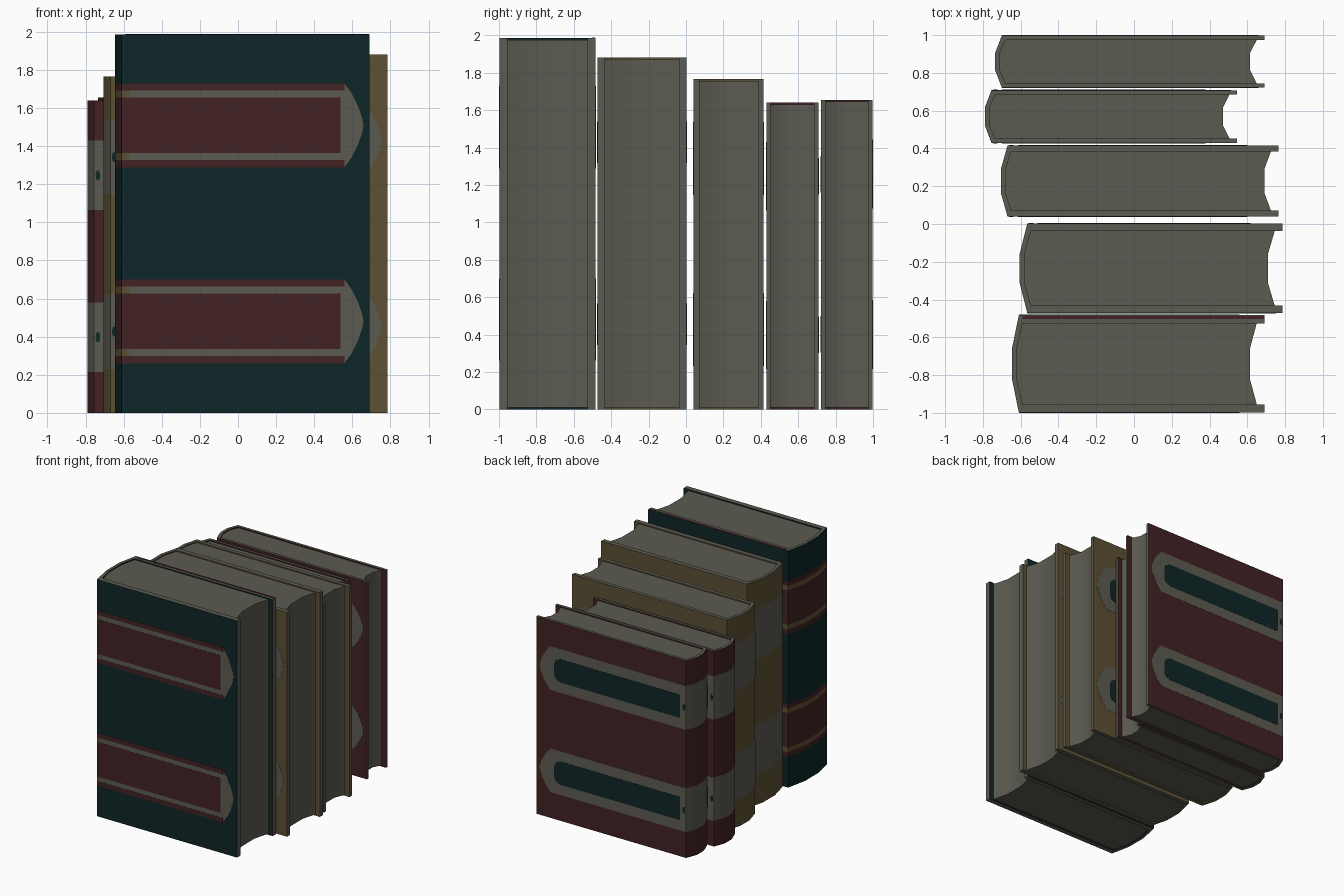
import bpy, bmesh, math

if "Cube" in bpy.data.objects:
    bpy.data.objects.remove(bpy.data.objects["Cube"])

# Flat colours shared by every part
PALETTE = [("page grey", (.107, .105, .083)), ("teal", (.0046, .0190, .0200)),
           ("red", (.055, .0160, .0175)), ("yellow", (.110, .082, .034))]
MATS = []
for label, rgb in PALETTE:
    m = bpy.data.materials.new(label)
    m.diffuse_color = (*rgb, 1)
    m.use_nodes = True
    m.node_tree.nodes["Principled BSDF"].inputs["Base Color"].default_value = m.diffuse_color
    MATS.append(m)
GREY, TEAL, RED, YELLOW = range(4)


def finish(bm, name, smooth=False):
    bmesh.ops.recalc_face_normals(bm, faces=bm.faces)
    me = bpy.data.meshes.new(name)
    bm.to_mesh(me)
    bm.free()
    ob = bpy.data.objects.new(name, me)
    bpy.context.collection.objects.link(ob)
    for m in MATS:
        me.materials.append(m)
    if smooth:
        bpy.ops.object.select_all(action='DESELECT')
        ob.select_set(True)
        bpy.context.view_layer.objects.active = ob
        bpy.ops.object.shade_smooth_by_angle(angle=math.radians(30))
    return ob


def prism(bm, profile, levels, colour):
    """Extrude an xy profile through z levels; colour(edge, z) picks the material."""
    rings = [[bm.verts.new((x, y, z)) for x, y in profile] for z in levels]
    n = len(profile)
    for ring in (rings[0], rings[-1]):
        bm.faces.new(ring).material_index = colour(-1, 0)
    for k in range(len(levels) - 1):
        zmid = (levels[k] + levels[k + 1]) / 2
        for i in range(n):
            j = (i + 1) % n
            f = bm.faces.new((rings[k][i], rings[k][j], rings[k + 1][j], rings[k + 1][i]))
            f.material_index = colour(i, zmid)


def plate(bm, outline, y, side, thick, mat):
    """Thin painted plate on a cover; outline is in xz, side is -1 or 1."""
    a = [bm.verts.new((x, y, z)) for x, z in outline]
    b = [bm.verts.new((x, y + side * thick, z)) for x, z in outline]
    n = len(a)
    faces = [bm.faces.new(b)]
    faces += [bm.faces.new((a[i], a[(i + 1) % n], b[(i + 1) % n], b[i])) for i in range(n)]
    for f in faces:
        f.material_index = mat


def tongue(x0, tip, zc, half, end):
    """Strip from x0 to a symmetric shaped end; end = (distance from tip, height share)."""
    up = [(tip - d, zc + half * s) for d, s in end]
    low = [(x, 2 * zc - z) for x, z in reversed(up) if abs(z - zc) > 1e-6]
    return [(x0, zc + half)] + up + low + [(x0, zc - half)]


def rect(x0, x1, z0, z1):
    return [(x0, z0), (x1, z0), (x1, z1), (x0, z1)]


def book(name, base, xs, xc, x1, y0, y1, h, striped=False):
    w = y1 - y0
    t, a, b = .083 * w, y0 + w / 3, y1 - w / 3
    half = .111 * h
    centres = (.242 * h, .760 * h)

    # Cover and rounded spine
    prof = [(x1, y0), (xc, y0), (xs, a), (xs, b), (xc, y1), (x1, y1),
            (x1, y1 - t), (xc + .02, y1 - t), (xs + .025, b), (xs + .025, a),
            (xc + .02, y0 + t), (x1, y0 + t)]
    shares = (-1, -.83, -.66, .66, .83, 1) if striped else (-1, 1)
    levels = [0] + [c + s * half for c in centres for s in shares] + [h]

    def cover_colour(i, z):
        if i in (-1, 5, 11):
            return GREY
        if 1 <= i <= 3:
            s = min(abs(z - c) for c in centres) / half
            if s < 1:
                if not striped:
                    return GREY
                return YELLOW if .66 < s < .83 else RED
        return base
    bm = bmesh.new()
    prism(bm, prof, levels, cover_colour)
    finish(bm, name + "_cover", True)

    # Page block with hollow fore edge
    e = .0005
    pages = [(x1 - .04, y0 + t - e), (xc + .018, y0 + t - e), (xs + .024, a), (xs + .024, b),
             (xc + .018, y1 - t + e), (x1 - .04, y1 - t + e), (x1 - .075, b), (x1 - .075, a)]
    bm = bmesh.new()
    prism(bm, pages, [.01, h - .01], lambda i, z: GREY)
    finish(bm, name + "_pages", True)

    # Painted bands on both covers
    tip = x1 - .032
    bm = bmesh.new()
    for y, side in ((y0, -1), (y1, 1)):
        for c in centres:
            curve = [(.10, 1), (.06, .75), (.025, .42), (.005, .15), (0, 0)]
            plate(bm, tongue(xc, tip, c, half, curve), y, side, .0015, GREY)
            if striped:
                plate(bm, rect(xc, tip - .12, c - .66 * half, c + .66 * half), y, side, .003, RED)
                for s in (-1, 1):
                    plate(bm, rect(xc, tip - .10, c + s * .83 * half, c + s * half),
                          y, side, .003, RED)
                    plate(bm, rect(xc, xc + .04, c + s * .66 * half, c + s * .83 * half),
                          y, side, .003, YELLOW)
            else:
                rounded = [(.05, 1), (.015, .8), (0, .5), (0, 0)]
                plate(bm, tongue(xc + .055, tip - .135, c, .53 * half, rounded),
                      y, side, .003, TEAL)
                # small dot beside the spine
                plate(bm, [(xc + .02 + .012 * math.cos(k * math.pi / 4),
                            c + .028 * math.sin(k * math.pi / 4)) for k in range(8)],
                      y, side, .003, TEAL)
    finish(bm, name + "_painted_bands")


book("teal_book", TEAL, -.645, -.61, .69, -.997, -.483, 1.985, True)
book("large_yellow_book", YELLOW, -.605, -.565, .785, -.472, .002, 1.88)
book("small_yellow_book", YELLOW, -.705, -.67, .765, .04, .415, 1.765)
book("short_red_book", RED, -.79, -.755, .545, .43, .708, 1.64)
book("end_red_book", RED, -.735, -.70, .69, .722, .998, 1.655)

# Red line along the top of the teal book's back cover
bm = bmesh.new()
prism(bm, [(-.59, -.503), (.688, -.503), (.688, -.487), (-.59, -.487)],
      [1.984, 1.987], lambda i, z: RED)
finish(bm, "teal_book_red_rim")
